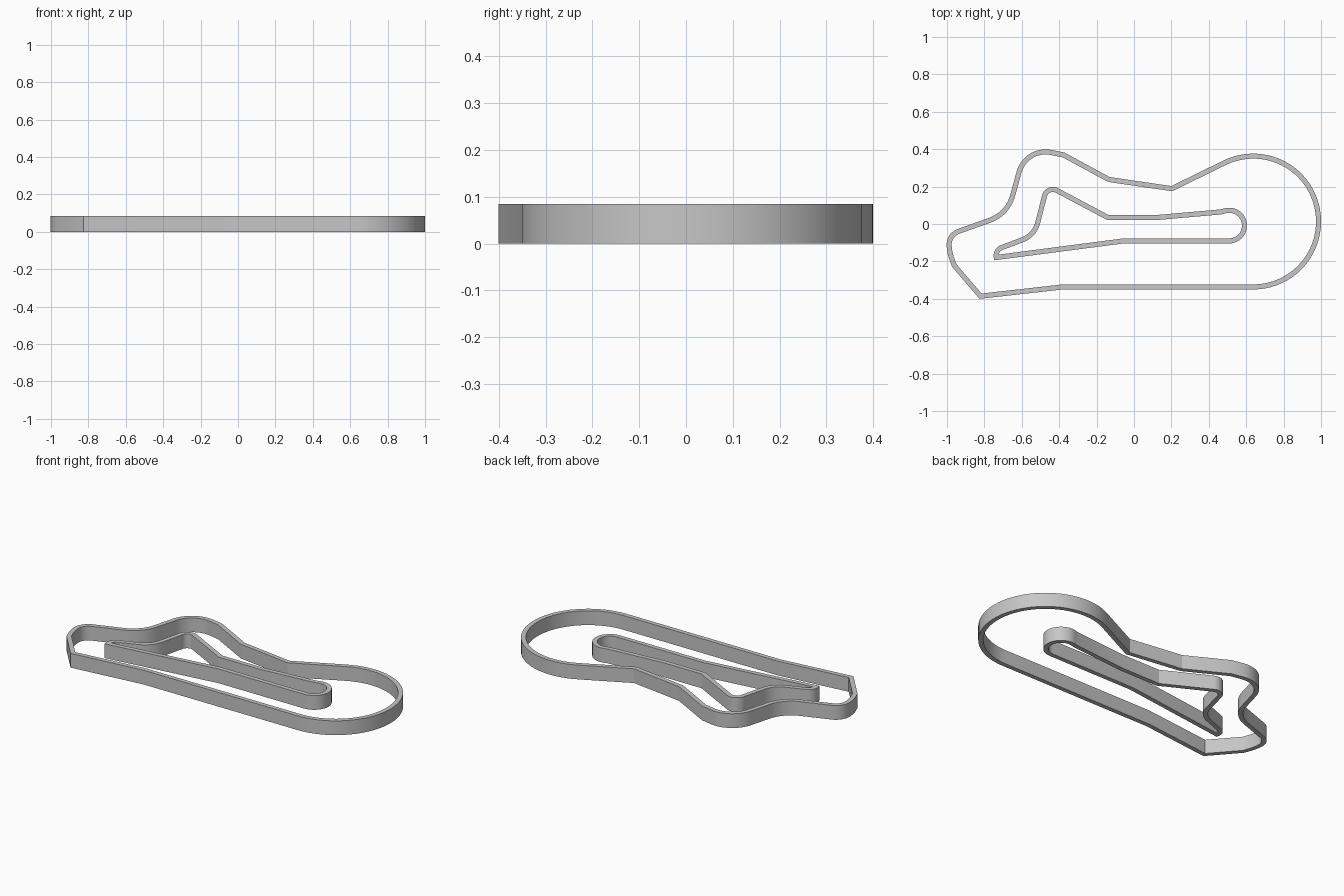
import bpy, bmesh, math
from mathutils import Vector

cube = bpy.data.objects.get("Cube")
if cube:
    bpy.data.objects.remove(cube)

HEIGHT, THICK = 0.085, 0.027

grey = bpy.data.materials.new("plain grey")
grey.use_nodes = True
grey.diffuse_color = (0.57, 0.57, 0.57, 1)
grey.node_tree.nodes["Principled BSDF"].inputs["Base Color"].default_value = grey.diffuse_color


def rounded(corners):
    """Counter-clockwise outline from corners (x, y, radius)."""
    pts = []
    for i, (x, y, r) in enumerate(corners):
        p = Vector((x, y))
        if r == 0:
            pts.append(p)
            continue
        a = (Vector(corners[i - 1][:2]) - p).normalized()
        b = (Vector(corners[(i + 1) % len(corners)][:2]) - p).normalized()
        half = a.angle(b) / 2
        centre = p + (a + b).normalized() * r / math.sin(half)
        start = p + a * r / math.tan(half) - centre
        end = p + b * r / math.tan(half) - centre
        sweep = math.atan2(start.x * end.y - start.y * end.x, start.dot(end))
        steps = max(6, math.ceil(abs(sweep) / math.radians(5)))
        for k in range(steps + 1):
            c, s = math.cos(sweep * k / steps), math.sin(sweep * k / steps)
            pts.append(centre + Vector((start.x * c - start.y * s, start.x * s + start.y * c)))
    # Merge points where two arcs meet
    return [p for i, p in enumerate(pts) if (p - pts[i - 1]).length > 0.004]


def inset(pts, dist):
    """Mitred copy of the outline, moved inward."""
    out = []
    for i, p in enumerate(pts):
        d1 = (p - pts[i - 1]).normalized()
        d2 = (pts[(i + 1) % len(pts)] - p).normalized()
        n1, n2 = Vector((-d1.y, d1.x)), Vector((-d2.y, d2.x))
        out.append(p + (n1 + n2) * dist / (1 + n1.dot(n2)))
    return out


def wall(name, corners):
    outer = rounded(corners)
    inner = inset(outer, THICK)
    bm = bmesh.new()
    # Cross-section rings: outer bottom, outer top, inner top, inner bottom
    rings = [[bm.verts.new((p.x, p.y, z)) for p in loop]
             for loop, z in ((outer, 0), (outer, HEIGHT), (inner, HEIGHT), (inner, 0))]
    n = len(outer)
    for r in range(4):
        lo, hi = rings[r], rings[(r + 1) % 4]
        for i in range(n):
            j = (i + 1) % n
            bm.faces.new((lo[i], lo[j], hi[j], hi[i]))
    bmesh.ops.recalc_face_normals(bm, faces=bm.faces)
    mesh = bpy.data.meshes.new(name)
    bm.to_mesh(mesh)
    bm.free()
    mesh.materials.append(grey)
    obj = bpy.data.objects.new(name, mesh)
    bpy.context.collection.objects.link(obj)
    bpy.ops.object.select_all(action="DESELECT")
    obj.select_set(True)
    bpy.context.view_layer.objects.active = obj
    bpy.ops.object.shade_smooth_by_angle(angle=math.radians(20))


# Outer wall: big round right end, sharp front left corner
wall("outer_wall", [
    (-0.826, -0.4, 0), (-0.38, -0.35, 0), (1, -0.35, 0.362), (1, 0.595, 0.362),
    (0.2, 0.203, 0), (-0.13, 0.251, 0), (-0.372, 0.382, 0), (-0.588, 0.425, 0.16),
    (-0.687, 0.064, 0.18), (-1.009, -0.05, 0.09), (-0.997, -0.165, 0.25),
    (-0.972, -0.23, 0)])

# Inner wall: narrow loop with a rounded peak
wall("inner_wall", [
    (-0.056, -0.104, 0), (0.604, -0.104, 0.095), (0.604, 0.115, 0.095), (0.463, 0.078, 0),
    (0.12, 0.048, 0), (-0.136, 0.048, 0), (-0.473, 0.227, 0.06), (-0.543, -0.05, 0.12),
    (-0.759, -0.131, 0.06), (-0.74, -0.23, 0.037)])
